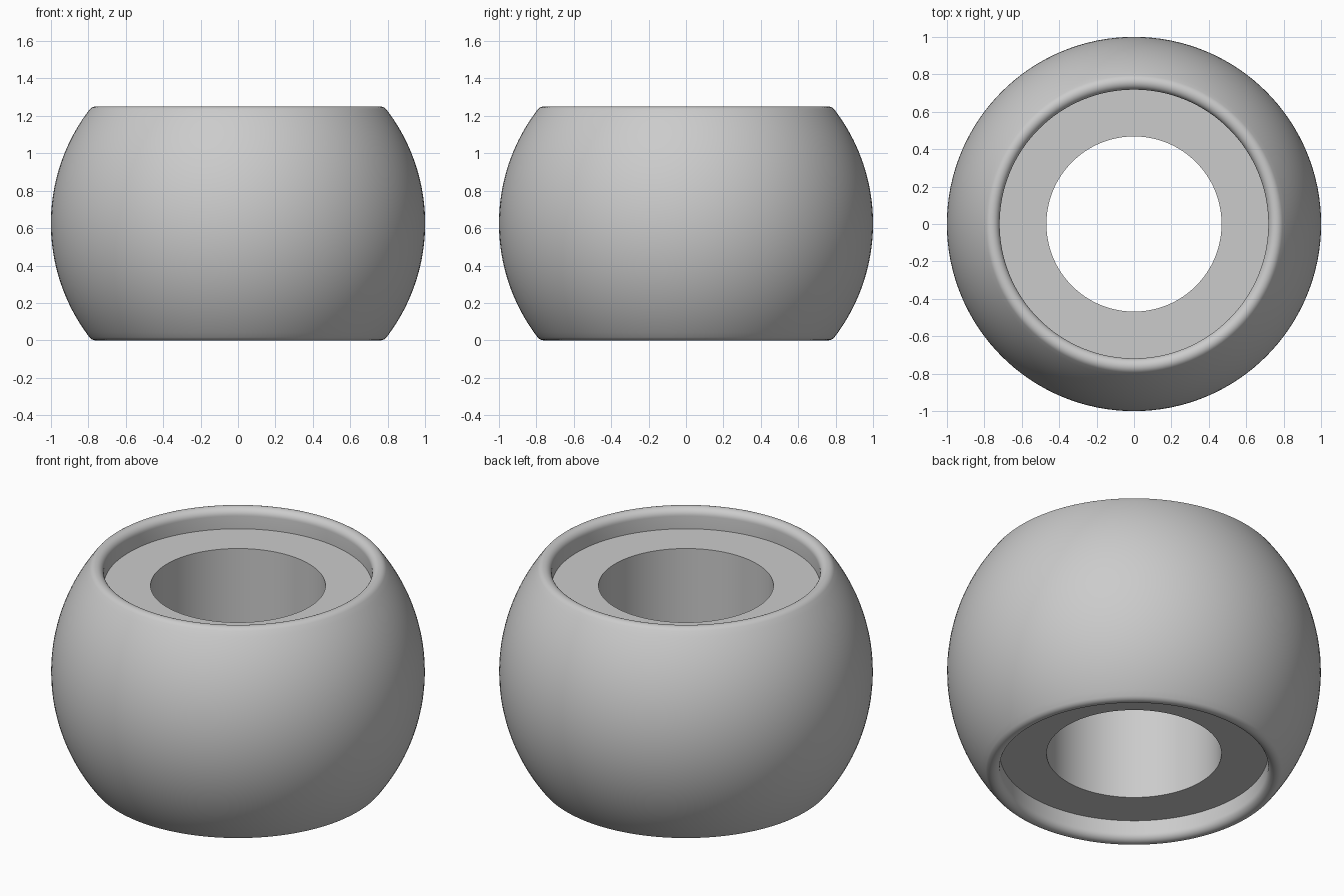
import bpy, bmesh, math

if "Cube" in bpy.data.objects:
    bpy.data.objects.remove(bpy.data.objects["Cube"])

MID = 0.625        # height of the sphere centre
RIM = 0.042        # radius of the rounded rim
HOLE, POCKET, FLOOR = 0.468, 0.718, 0.508   # bore radius, recess radius, recess floor from centre
STEPS = 128

# Rim centre, placed so the rounding is tangent to the sphere and the recess wall
rim_r, rim_z = POCKET + RIM, MID - RIM
tangent = math.atan2(rim_z, rim_r)


def arc(cx, cz, r, a0, a1, n):
    return [(cx + r * math.cos(a0 + (a1 - a0) * i / n),
             cz + r * math.sin(a0 + (a1 - a0) * i / n)) for i in range(n + 1)]


# Upper half profile: outer sphere, rounded rim, recess floor, bore
upper = arc(0, 0, 1, 0, tangent, 20)
upper += arc(rim_r, rim_z, RIM, tangent, math.pi, 12)[1:]
upper += [(POCKET, FLOOR), (HOLE, FLOOR)]
# Mirror it for the underside, giving a closed loop
profile = upper + [(r, -z) for r, z in reversed(upper[1:])]

# Revolve the profile
bm = bmesh.new()
rings = []
for s in range(STEPS):
    a = 2 * math.pi * s / STEPS
    rings.append([bm.verts.new((r * math.cos(a), r * math.sin(a), z + MID)) for r, z in profile])
n = len(profile)
for s in range(STEPS):
    p, q = rings[s], rings[(s + 1) % STEPS]
    for i in range(n):
        j = (i + 1) % n
        bm.faces.new((p[i], q[i], q[j], p[j]))
bmesh.ops.recalc_face_normals(bm, faces=bm.faces)

mesh = bpy.data.meshes.new("round_bead")
bm.to_mesh(mesh)
bm.free()
bead = bpy.data.objects.new("round_bead", mesh)
bpy.context.collection.objects.link(bead)
bpy.context.view_layer.objects.active = bead
bead.select_set(True)
bpy.ops.object.shade_smooth_by_angle(angle=math.radians(35))
